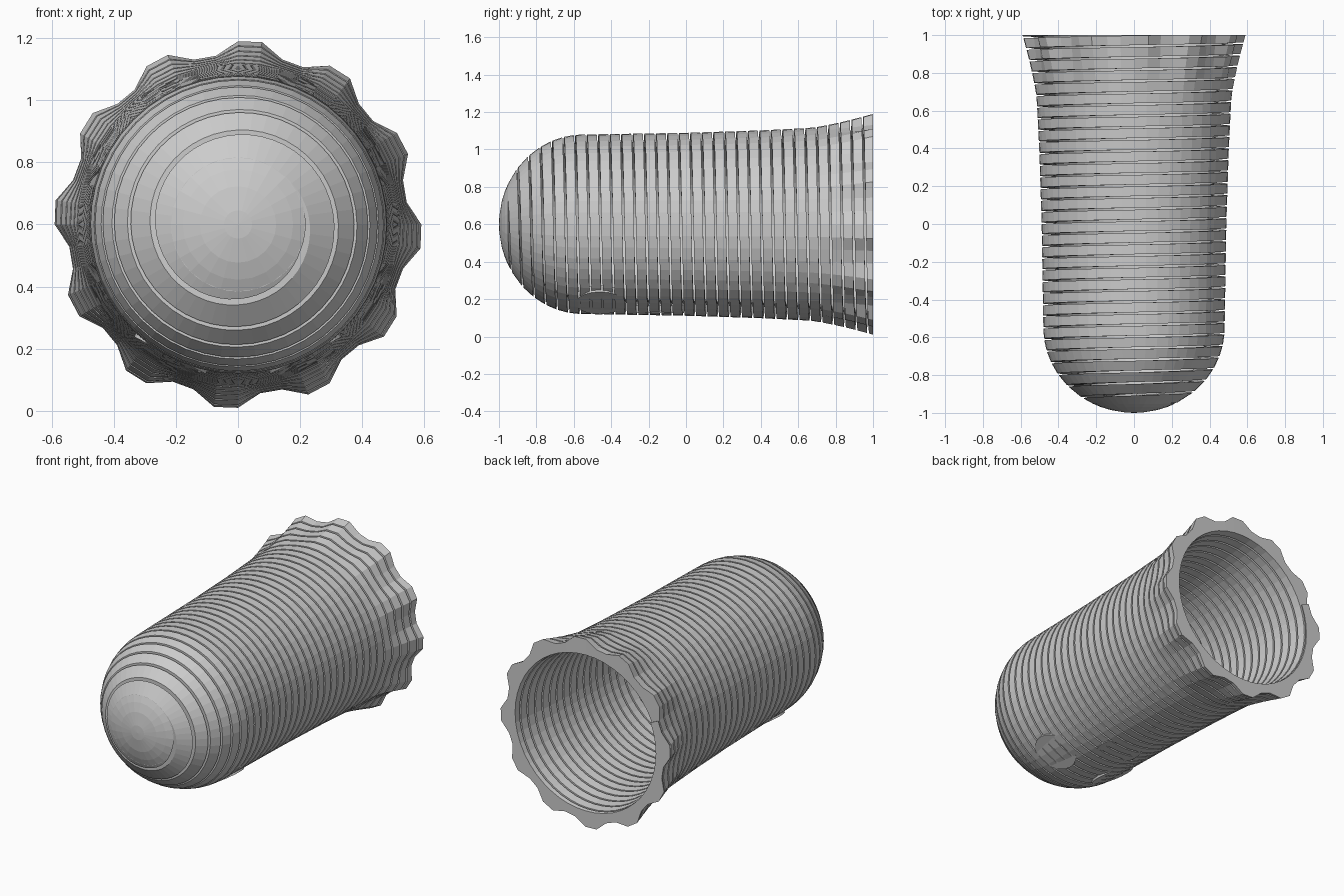
import bpy, bmesh, math
from mathutils import Vector, Matrix

if "Cube" in bpy.data.objects:
    bpy.data.objects.remove(bpy.data.objects["Cube"])

CZ = 0.6            # height of the long axis
PITCH, BAND = 0.0615, 0.051
SEG = 48
WALL = 0.072


def interp(y, pts):
    for (a, ra), (b, rb) in zip(pts, pts[1:]):
        if y <= b:
            return ra + (rb - ra) * (y - a) / (b - a)
    return pts[-1][1]


def outer(y, a):
    # domed nose, slow taper, then a flare with twelve lobes
    if y < -0.55:
        return 0.48 * math.sqrt(max(0, 1 - ((y + 0.55) / 0.45) ** 2))
    r = interp(y, [(-0.55, 0.48), (0, 0.489), (0.4, 0.502), (0.7, 0.517), (0.85, 0.527), (1, 0.54)])
    t = max(0, (y - 0.66) / 0.34)
    return r + 0.06 * t ** 1.3 * (0.5 + 0.5 * math.cos(12 * (a - math.radians(86))))


def inner(y):
    if y < -0.5:
        return 0.408 * math.sqrt(max(0, 1 - ((y + 0.5) / 0.43) ** 2))
    return interp(y, [(-0.5, 0.408), (0.4, 0.43), (0.7, 0.45), (1, 0.49)])


def polar(r, a, y):
    return (r * math.cos(a), y, CZ + r * math.sin(a))


def finish(bm, name):
    bmesh.ops.remove_doubles(bm, verts=bm.verts, dist=1e-5)
    bmesh.ops.recalc_face_normals(bm, faces=bm.faces)
    me = bpy.data.meshes.new(name)
    bm.to_mesh(me)
    bm.free()
    ob = bpy.data.objects.new(name, me)
    bpy.context.collection.objects.link(ob)
    return ob


# continuous coil wound from the nose to the flat rim
bm = bmesh.new()
start = -0.952
prev = None
i = 0
while True:
    y0 = start + PITCH * (i / SEG - 1)
    if y0 >= 0.998:
        break
    a = math.radians(45) - 2 * math.pi * i / SEG
    lo = max(y0, start)
    hi = min(max(y0 + BAND, start + 0.001), 1.0)
    ring = [bm.verts.new(polar(r, a, y)) for r, y in (
        (outer(lo, a), lo), (outer(hi, a), hi), (inner(hi), hi), (inner(lo), lo))]
    if prev:
        for k in range(4):
            bm.faces.new((prev[k], prev[(k + 1) % 4], ring[(k + 1) % 4], ring[k]))
    else:
        bm.faces.new(ring)
    prev = ring
    i += 1
bm.faces.new(prev)
finish(bm, "coil_wall")

# solid nose cap closing the coil
bm = bmesh.new()
n = 24
rows = []
for y in (-0.998, -0.985, -0.968, -0.952):
    rows.append([bm.verts.new(polar(outer(y, 0), 2 * math.pi * k / n, y)) for k in range(n)])
rows.append([bm.verts.new(polar(0.19, 2 * math.pi * k / n, -0.93)) for k in range(n)])
for p, q in zip(rows, rows[1:]):
    for k in range(n):
        bm.faces.new((p[k], p[(k + 1) % n], q[(k + 1) % n], q[k]))
tip = bm.verts.new((0, -1, CZ))
for k in range(n):
    bm.faces.new((rows[0][k], rows[0][(k + 1) % n], tip))
bm.faces.new(rows[-1])
finish(bm, "nose_cap")


# three flat discs set into the underside
def foot_disc(name, x, y):
    d = Vector((x, 0, -math.sqrt(0.455 ** 2 - x * x))).normalized()
    rot = d.to_track_quat('Z', 'Y').to_matrix().to_4x4()
    loc = Vector((0, y, CZ)) + d * 0.455
    bm = bmesh.new()
    bmesh.ops.create_cone(bm, cap_ends=True, segments=20, radius1=0.13, radius2=0.13,
                          depth=0.04, matrix=Matrix.Translation(loc) @ rot)
    finish(bm, name)


foot_disc("foot_disc_right", 0.21, -0.46)
foot_disc("foot_disc_left", -0.21, -0.46)
foot_disc("foot_disc_middle", 0.0, -0.14)
